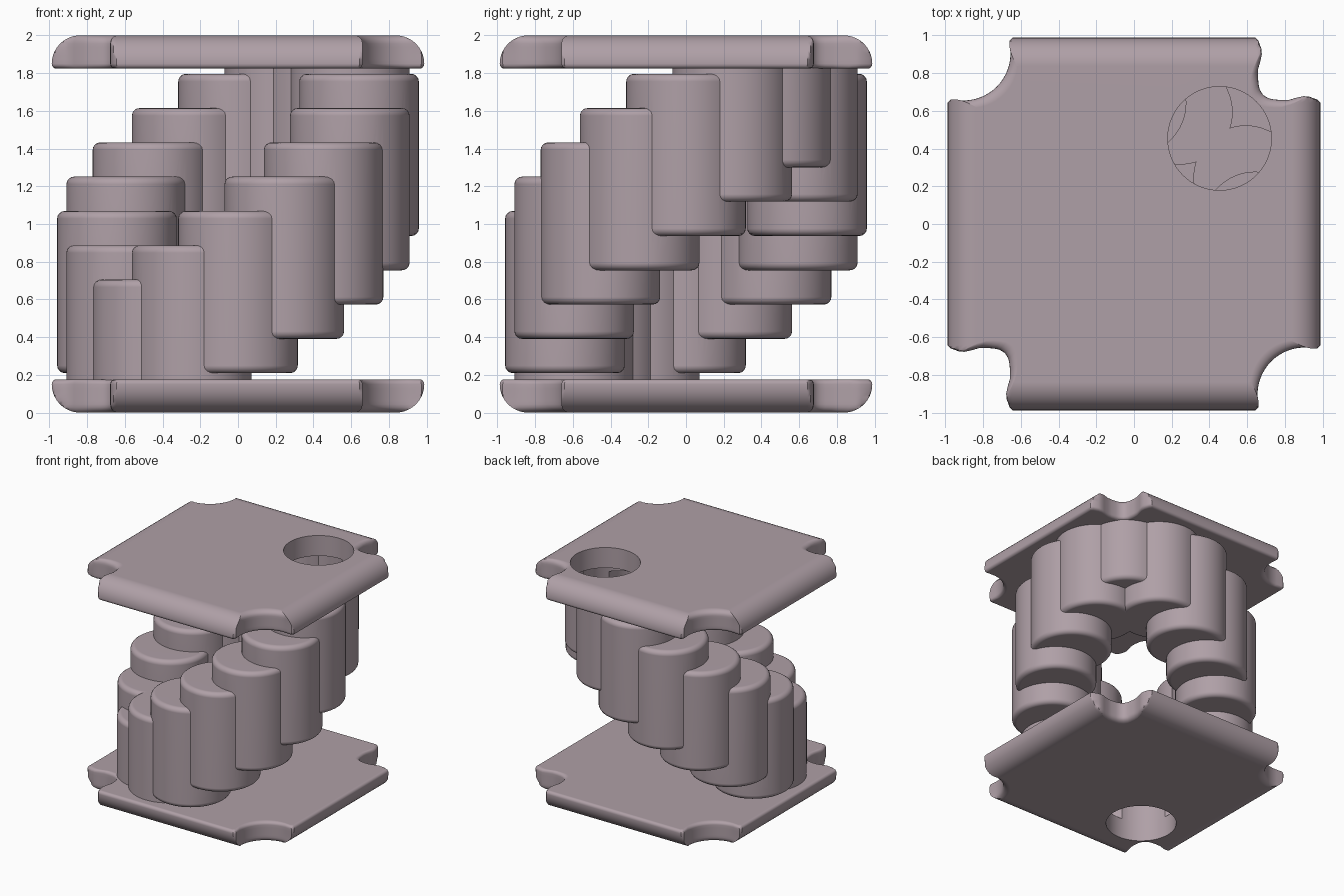
import bpy, bmesh, math
from math import sin, cos, pi, sqrt, radians

if "Cube" in bpy.data.objects:
    bpy.data.objects.remove(bpy.data.objects["Cube"])

RING, R_OUT, R_IN, WALL = 0.642, 0.317, 0.275, 0.04
STEP_Z, HEIGHT, PLATE = 2 / 11, 0.86, 0.176
SEG = 64

mauve = bpy.data.materials.new("mauve_grey")
mauve.diffuse_color = (0.43, 0.35, 0.385, 1)
mauve.use_nodes = True
mauve.node_tree.nodes["Principled BSDF"].inputs["Base Color"].default_value = mauve.diffuse_color


def loft(name, loops):
    """Closed solid from stacked loops of equal length."""
    bm = bmesh.new()
    rows = [[bm.verts.new(p) for p in lp] for lp in loops]
    n = len(rows[0])
    for a, b in zip(rows, rows[1:]):
        for i in range(n):
            j = (i + 1) % n
            bm.faces.new((a[i], a[j], b[j], b[i]))
    bm.faces.new(rows[0][::-1])
    bm.faces.new(rows[-1])
    bmesh.ops.recalc_face_normals(bm, faces=bm.faces)
    me = bpy.data.meshes.new(name)
    bm.to_mesh(me)
    bm.free()
    me.materials.append(mauve)
    ob = bpy.data.objects.new(name, me)
    bpy.context.collection.objects.link(ob)
    return ob


def can(name, x, y, r, z0, z1, lo=0.0, hi=0.0):
    """Upright cylinder with optional rounded lower and upper rims."""
    arc = [k * pi / 8 for k in range(5)]
    prof = [(r, z0)] if not lo else [(r - lo + lo * sin(a), z0 + lo - lo * cos(a)) for a in arc]
    prof += [(r, z1)] if not hi else [(r - hi + hi * cos(a), z1 - hi + hi * sin(a)) for a in arc]
    return loft(name, [[(x + q * cos(2 * pi * i / SEG), y + q * sin(2 * pi * i / SEG), z)
                        for i in range(SEG)] for q, z in prof])


def combine(ob, others, operation):
    """Apply booleans and remove the helper objects."""
    bpy.context.view_layer.objects.active = ob
    for o in others:
        m = ob.modifiers.new("bool", 'BOOLEAN')
        m.operation, m.object, m.solver = operation, o, 'EXACT'
        bpy.ops.object.modifier_apply(modifier=m.name)
        bpy.data.objects.remove(o, do_unlink=True)


def smooth(ob):
    """Smooth shading that keeps the large flat faces flat."""
    bpy.ops.object.select_all(action='DESELECT')
    ob.select_set(True)
    bpy.context.view_layer.objects.active = ob
    bpy.ops.object.shade_smooth_by_angle(angle=radians(35))
    m = ob.modifiers.new("flat_faces", 'WEIGHTED_NORMAL')
    m.keep_sharp = True
    bpy.ops.object.modifier_apply(modifier=m.name)


# Corner notches: a wide round bite and a squarer, slightly wavy one
LIM = 0.988
tip = [(1.0, 0.645), (0.972, 0.66)]
bite = tip + [(0.91, 0.655)] + [(0.905 - 0.25 * sin(a), 0.905 - 0.25 * cos(a))
                                for a in (k * pi / 28 for k in range(1, 14))]
bite += [(y, x) for x, y in (tip + [(0.91, 0.655)])[::-1]]
half = tip + [(0.93, 0.675), (0.9, 0.678), (0.87, 0.672), (0.82, 0.658), (0.78, 0.657),
              (0.74, 0.661), (0.715, 0.666), (0.698, 0.676)]
square = half + [(0.685, 0.685)] + [(y, x) for x, y in half[::-1]]


def plate(name, top):
    s = -1 if top else 1
    loops = []
    r, e, f = 0.15, 0.025, 0.04
    heights = [r - r * cos(k * pi / 20) for k in range(11)]
    heights += [PLATE - e + e * sin(k * pi / 8) for k in range(1, 5)]
    for z in heights:
        inset = r - sqrt(max(0, r * r - (r - z) ** 2)) if z < r else 0
        up = max(0, z - PLATE + e)
        rim = e - sqrt(max(0, e * e - up * up))
        low = max(0, f - z)
        notch = rim + f - sqrt(max(0, f * f - low * low))
        lim = LIM - max(inset, rim)
        q = lambda v: min(v - notch, lim)
        quad = [[(q(x), q(y)) for x, y in sh] for sh in (square, bite)]
        pts = quad[0]
        pts = pts + [(-x, y) for x, y in quad[1][::-1]]
        pts = pts + [(-x, -y) for x, y in quad[0]]
        pts = pts + [(x, -y) for x, y in quad[1][::-1]]
        loops.append([(x, y, 2 - z if top else z) for x, y in pts])
    ob = loft(name, loops)
    # ball hole: back right in the top plate, front left in the bottom plate
    c = -s * RING * cos(pi / 4)
    combine(ob, [can("hole", c, c, R_IN, 2 - 0.3 if top else -0.1, 2.1 if top else 0.3)], 'DIFFERENCE')
    smooth(ob)


plate("bottom_plate", False)
plate("top_plate", True)

# Twin stepped spiral tube, going down both ways from the top hole to the bottom hole
shells, bores = [], []
for k in range(9):
    z1 = 2.16 - k * STEP_Z
    z0 = z1 - HEIGHT
    for side in ((1,) if k in (0, 8) else (1, -1)):
        a = radians(45 - side * 22.5 * k)
        x, y = RING * cos(a), RING * sin(a)
        floor, roof = z0 < PLATE, z1 > 2 - PLATE
        shells.append(can("shell", x, y, R_OUT, PLATE - 0.004 if floor else z0,
                          2 - PLATE + 0.004 if roof else z1,
                          0 if floor else WALL, 0 if roof else WALL))
        bores.append(can("bore", x, y, R_IN, 0.1 if floor else z0 + WALL,
                         1.9 if roof else z1 - WALL))
tube = shells[0]
tube.name = "spiral_tube"
combine(tube, shells[1:], 'UNION')
combine(tube, bores, 'DIFFERENCE')
smooth(tube)
